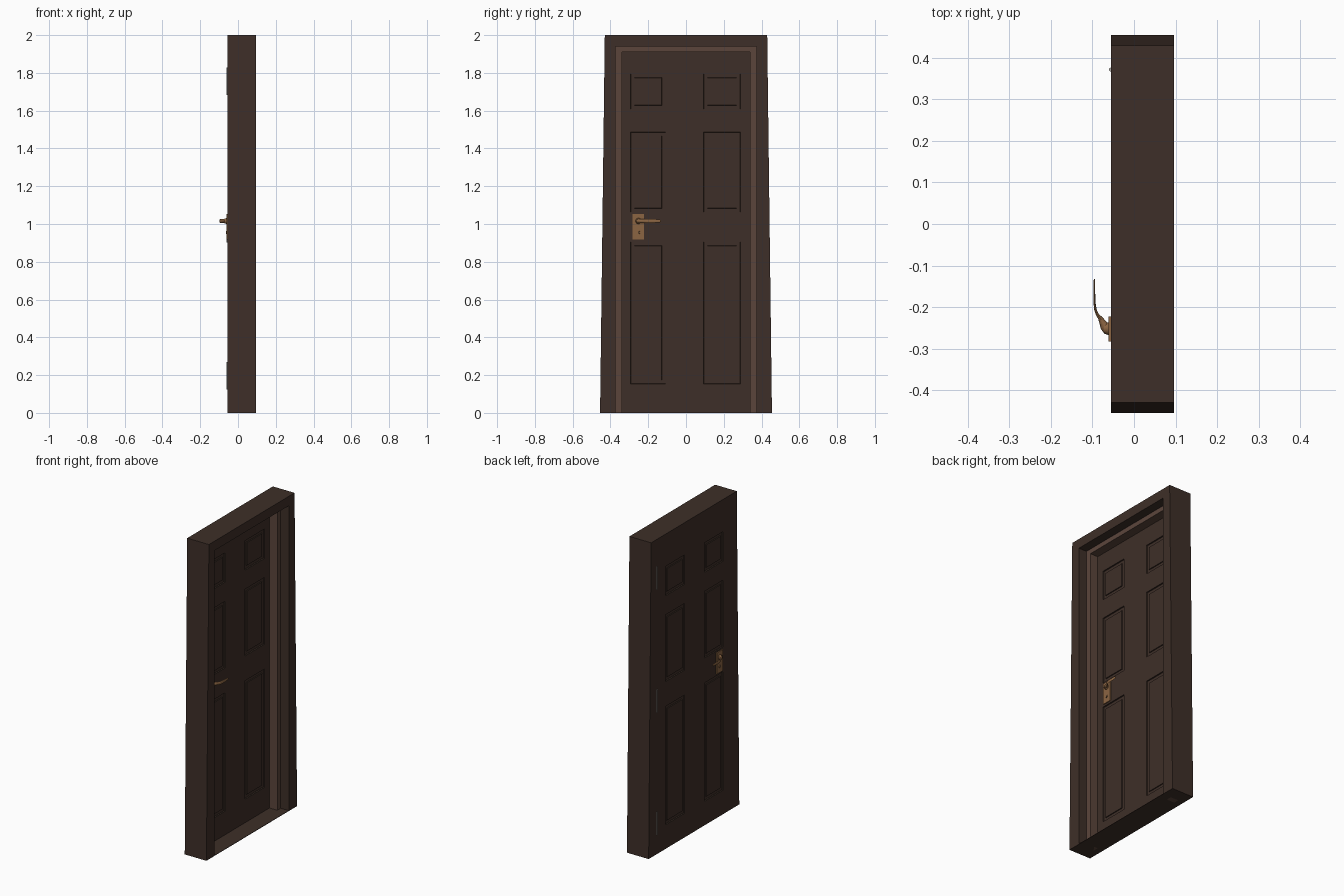
import bpy, bmesh, math
from mathutils import Vector, Matrix

if "Cube" in bpy.data.objects:
    bpy.data.objects.remove(bpy.data.objects["Cube"])

BACK, FRONT = -0.056, 0.0965      # frame depth range
DOOR_FRONT = -0.015               # room-side face of the leaf
HEAD = 1.94                       # top of the opening


def material(name, rgb):
    m = bpy.data.materials.new(name)
    m.diffuse_color = (*rgb, 1)
    m.use_nodes = True
    m.node_tree.nodes["Principled BSDF"].inputs["Base Color"].default_value = m.diffuse_color
    return m


wood = material("dark_wood", (0.048, 0.028, 0.021))
trim = material("stop_wood", (0.105, 0.06, 0.044))
brass = material("bronze", (0.26, 0.13, 0.055))
steel = material("hinge_metal", (0.45, 0.43, 0.4))
black = material("keyhole_dark", (0.01, 0.008, 0.007))


def finish(bm, name, mat, smooth=False):
    bmesh.ops.recalc_face_normals(bm, faces=bm.faces)
    me = bpy.data.meshes.new(name)
    bm.to_mesh(me)
    bm.free()
    ob = bpy.data.objects.new(name, me)
    bpy.context.collection.objects.link(ob)
    me.materials.append(mat)
    if smooth:
        bpy.ops.object.select_all(action='DESELECT')
        ob.select_set(True)
        bpy.context.view_layer.objects.active = ob
        bpy.ops.object.shade_smooth_by_angle(angle=math.radians(40))
    return ob


def slab(name, outline, x0, x1, mat):
    """Extrude a y-z outline from x0 to x1."""
    bm = bmesh.new()
    f = bm.faces.new([bm.verts.new((x0, y, z)) for y, z in outline])
    ext = bmesh.ops.extrude_face_region(bm, geom=[f])["geom"]
    bmesh.ops.translate(bm, vec=(x1 - x0, 0, 0),
                        verts=[v for v in ext if isinstance(v, bmesh.types.BMVert)])
    return finish(bm, name, mat)


def rect(y0, y1, z0, z1):
    return [(y0, z0), (y1, z0), (y1, z1), (y0, z1)]


def cylinder(name, centre, r0, r1, depth, axis, mat, sides=20):
    bm = bmesh.new()
    rot = Vector((0, 0, 1)).rotation_difference(Vector(axis)).to_matrix().to_4x4()
    bmesh.ops.create_cone(bm, cap_ends=True, segments=sides, radius1=r0, radius2=r1,
                          depth=depth, matrix=Matrix.Translation(centre) @ rot)
    return finish(bm, name, mat, True)


# Frame: tapered outside, straight opening
slab("door_frame", [(-.455, 0), (-.372, 0), (-.372, HEAD), (.372, HEAD),
                    (.372, 0), (.455, 0), (.43, 2), (-.43, 2)], BACK, FRONT, wood)
# Lighter door stop lining the opening
slab("door_stop", [(-.372, 0), (-.338, 0), (-.338, 1.91), (.338, 1.91),
                   (.338, 0), (.372, 0), (.372, HEAD), (-.372, HEAD)],
     DOOR_FRONT, 0.04, trim)
# Thin threshold
slab("threshold", rect(-.372, .372, 0, .003), DOOR_FRONT, FRONT, wood)


# Door leaf: grid cut at panel edges, then panels sunk and raised on both faces
def door_leaf():
    ys = [-.372, -.293, -.108, .093, .288, .372]
    zs = [0, .153, .905, 1.063, 1.487, 1.608, 1.795, HEAD]
    bm = bmesh.new()
    g = [[bm.verts.new((BACK, y, z)) for z in zs] for y in ys]
    panel_centres = []
    for i in range(len(ys) - 1):
        for j in range(len(zs) - 1):
            bm.faces.new((g[i][j], g[i + 1][j], g[i + 1][j + 1], g[i][j + 1]))
            if i % 2 and j % 2:
                panel_centres.append(((ys[i] + ys[i + 1]) / 2, (zs[j] + zs[j + 1]) / 2))
    ext = bmesh.ops.extrude_face_region(bm, geom=bm.faces[:])["geom"]
    bmesh.ops.translate(bm, vec=(DOOR_FRONT - BACK, 0, 0),
                        verts=[v for v in ext if isinstance(v, bmesh.types.BMVert)])
    bmesh.ops.recalc_face_normals(bm, faces=bm.faces)
    panels = []
    for f in bm.faces:
        c = f.calc_center_median()
        if abs(f.normal.x) > .9 and any(abs(c.y - y) + abs(c.z - z) < .01
                                        for y, z in panel_centres):
            panels.append(f)
    for thick, depth in ((.002, -.007), (.026, 0), (.002, .005)):
        bmesh.ops.inset_individual(bm, faces=panels, thickness=thick, depth=depth)
    return finish(bm, "door_leaf", wood)


door_leaf()

# Three hinge knuckles on the back
for n, z in enumerate((.197, .975, 1.755)):
    cylinder(f"hinge_{n + 1}", (BACK, .372, z), .0045, .0045, .145, (0, 0, 1), steel, 12)


# Lever: oval sections swept along a curved path (out, y, half thickness, half height)
def lever(name, face, s):
    stations = [(.008, -.253, .013, .011), (.015, -.246, .011, .011), (.020, -.236, .008, .0105),
                (.026, -.226, .005, .010), (.033, -.217, .0035, .010), (.037, -.206, .003, .010),
                (.039, -.190, .0025, .010), (.0395, -.165, .002, .0095),
                (.0395, -.140, .002, .008), (.0393, -.133, .0015, .004)]
    bm = bmesh.new()
    rings = []
    for k, (u, y, t, h) in enumerate(stations):
        a, b = stations[max(k - 1, 0)], stations[min(k + 1, len(stations) - 1)]
        d = Vector((b[0] - a[0], b[1] - a[1])).normalized()
        ring = []
        for q in range(12):
            ang = q * math.tau / 12
            off = t * math.cos(ang)
            ring.append(bm.verts.new((face + s * (u + d.y * off), y - d.x * off,
                                      1.016 + h * math.sin(ang))))
        rings.append(ring)
    for r0, r1 in zip(rings, rings[1:]):
        for q in range(12):
            bm.faces.new((r0[q], r0[q - 1], r1[q - 1], r1[q]))
    bm.faces.new(rings[0])
    bm.faces.new(rings[-1])
    finish(bm, name, brass, True)


# Handle sets on both faces
for side, face, s in (("back", BACK, -1), ("front", DOOR_FRONT, 1)):
    slab(side + "_handle_plate", rect(-.283, -.223, .917, 1.052), face, face + s * .0055, brass)
    cylinder(side + "_handle_boss", (face + s * .01, -.252, 1.016), .016, .012, .012,
             (s, 0, 0), brass)
    lever(side + "_lever", face, s)
    cylinder(side + "_lock_ring", (face + s * .006, -.252, .955), .009, .008, .004,
             (s, 0, 0), brass)
    slab(side + "_keyhole", rect(-.2535, -.2505, .949, .961), face + s * .006,
         face + s * .0085, black)
